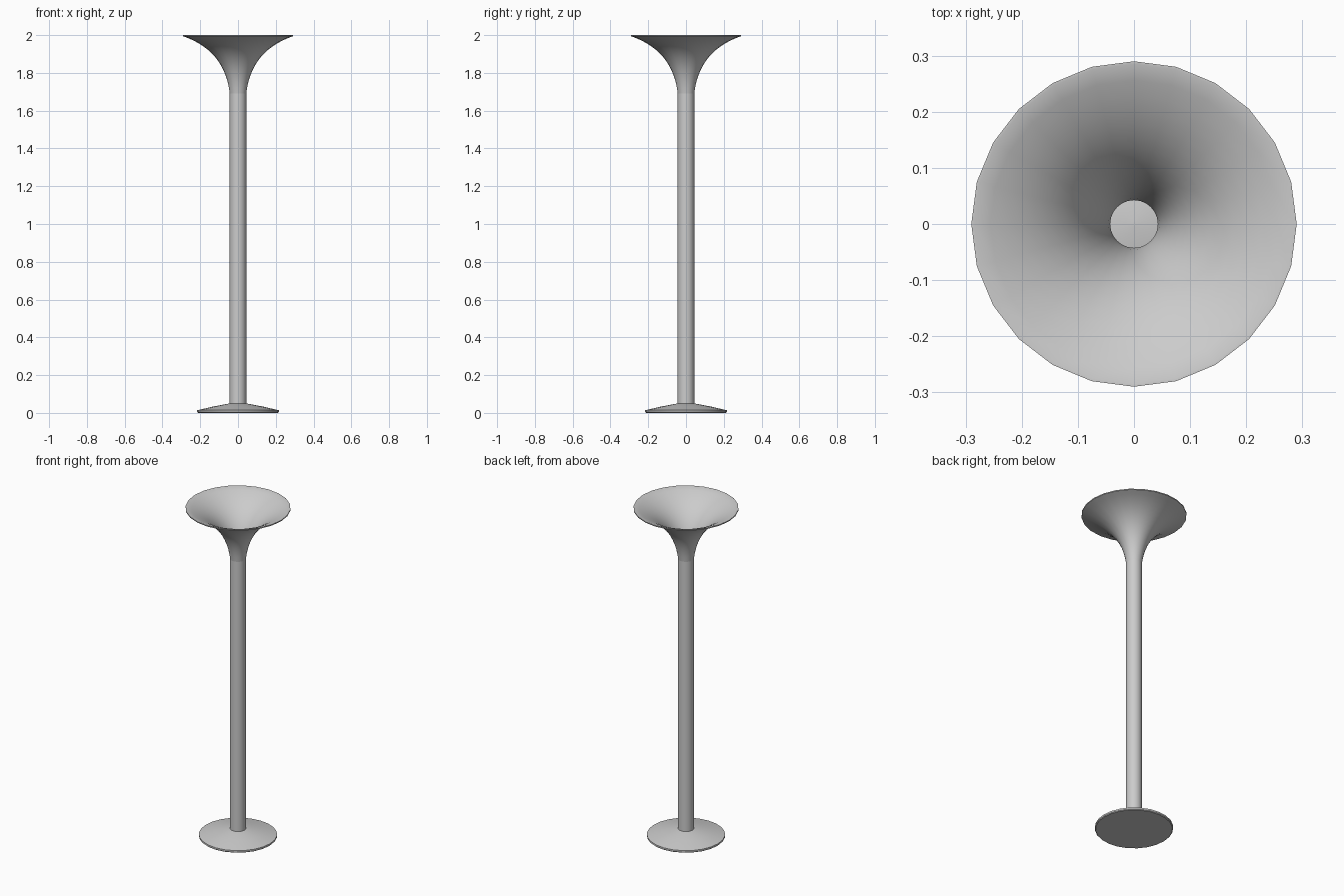
import bpy, bmesh, math

if "Cube" in bpy.data.objects:
    bpy.data.objects.remove(bpy.data.objects["Cube"])

SIDES = 24


def lathe(name, profile, closed=False, fill_ends=False, angle=35):
    """Revolve (radius, z) points around the z axis."""
    bm = bmesh.new()
    rings = []
    for r, z in profile:
        rings.append([bm.verts.new((r * math.cos(2 * math.pi * i / SIDES),
                                    r * math.sin(2 * math.pi * i / SIDES), z))
                      for i in range(SIDES)])
    pairs = list(zip(rings, rings[1:]))
    if closed:
        pairs.append((rings[-1], rings[0]))
    for a, b in pairs:
        for i in range(SIDES):
            j = (i + 1) % SIDES
            bm.faces.new((a[i], a[j], b[j], b[i]))
    if fill_ends:
        bm.faces.new(rings[0][::-1])
        bm.faces.new(rings[-1])
    bmesh.ops.recalc_face_normals(bm, faces=bm.faces[:])
    mesh = bpy.data.meshes.new(name)
    bm.to_mesh(mesh)
    bm.free()
    obj = bpy.data.objects.new(name, mesh)
    bpy.context.collection.objects.link(obj)
    bpy.ops.object.select_all(action='DESELECT')
    obj.select_set(True)
    bpy.context.view_layer.objects.active = obj
    bpy.ops.object.shade_smooth_by_angle(angle=math.radians(angle))
    return obj


def bezier(p, n):
    """Points along a cubic curve."""
    pts = []
    for k in range(n + 1):
        t = k / n
        w = ((1 - t) ** 3, 3 * t * (1 - t) ** 2, 3 * t * t * (1 - t), t ** 3)
        pts.append(tuple(sum(a * q[c] for a, q in zip(w, p)) for c in (0, 1)))
    return pts


# Shallow conical foot, closed underneath
lathe("base", [(0.212, 0.0), (0.216, 0.004), (0.216, 0.014), (0.13, 0.034),
               (0.045, 0.05), (0.005, 0.054)], fill_ends=True)

# Straight tubular post
lathe("pole", [(0.044, 0.045), (0.044, 1.69)])

# Flared trumpet shade with a thin wall and flat rim
outer = bezier([(0.043, 1.685), (0.06, 1.85), (0.15, 1.945), (0.29, 1.994)], 14)
inner = bezier([(0.0425, 1.69), (0.056, 1.856), (0.146, 1.951), (0.285, 2.0)], 14)
lathe("shade", outer + [(0.29, 2.0)] + inner[::-1], closed=True)
